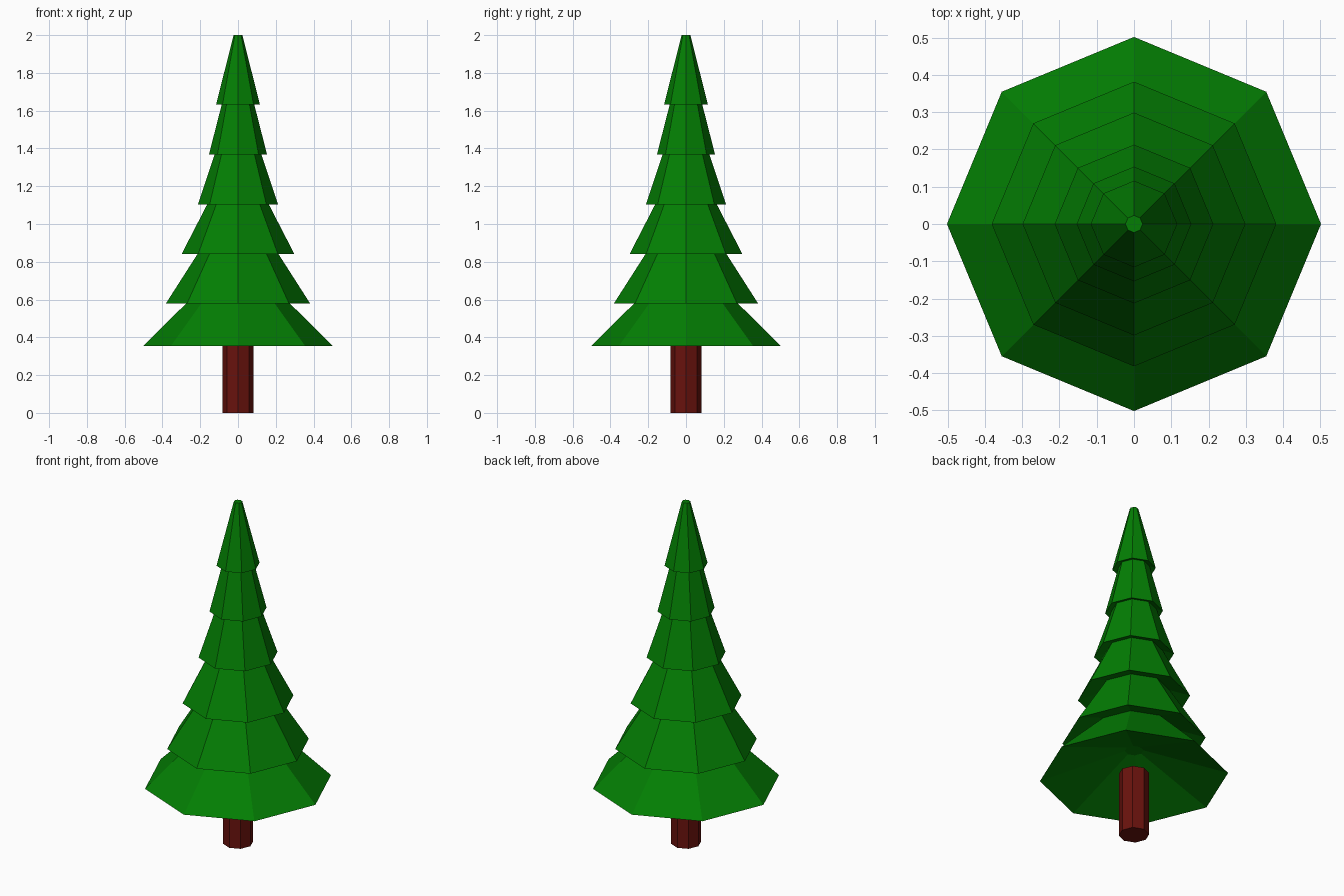
import bpy, bmesh
from math import cos, sin, tau

if "Cube" in bpy.data.objects:
    bpy.data.objects.remove(bpy.data.objects["Cube"])

SIDES = 8
SLOPE = 0.36  # undersides rise this steeply toward the centre


def material(name, rgb):
    mat = bpy.data.materials.new(name)
    mat.diffuse_color = (*rgb, 1)
    mat.use_nodes = True
    mat.node_tree.nodes["Principled BSDF"].inputs["Base Color"].default_value = mat.diffuse_color
    return mat


def lathe(name, profile, mat):
    """Stack eight-sided rings given as (radius, height), skin and cap them."""
    bm = bmesh.new()
    rings = [[bm.verts.new((r * cos(tau * i / SIDES), r * sin(tau * i / SIDES), z))
              for i in range(SIDES)] for r, z in profile]
    for low, high in zip(rings, rings[1:]):
        for i in range(SIDES):
            j = (i + 1) % SIDES
            bm.faces.new((low[i], low[j], high[j], high[i]))
    bm.faces.new(rings[-1])
    bm.faces.new(rings[0][::-1])
    mesh = bpy.data.meshes.new(name)
    bm.to_mesh(mesh)
    bm.free()
    mesh.materials.append(mat)
    obj = bpy.data.objects.new(name, mesh)
    bpy.context.collection.objects.link(obj)
    return obj


green = material("needles", (0.001, 0.21, 0.001))
brown = material("bark", (0.14, 0.006, 0.004))

# Trunk
lathe("trunk", [(0.081, 0), (0.081, 0.377)], brown)

# Foliage: each tier tapers, tucks under the next one, then flares to its rim
# (rim radius, radius level with the next rim, rim height)
tiers = [(0.502, 0.275, 0.355), (0.382, 0.215, 0.579), (0.299, 0.164, 0.84),
         (0.213, 0.124, 1.102), (0.154, 0.086, 1.367), (0.116, 0.023, 1.633)]
profile = [(0.05, 0.355 + SLOPE * 0.45)]
for (rim, neck, z), (rim_next, _, z_next) in zip(tiers, tiers[1:]):
    taper = (rim - neck) / (z_next - z)
    # height above the next rim where this taper meets that rim's underside
    rise = SLOPE * (rim_next - neck) / (1 - SLOPE * taper)
    profile += [(rim, z), (neck - taper * rise, z_next + rise)]
profile += [(0.116, 1.633), (0.023, 2.0)]
lathe("foliage", profile, green)
